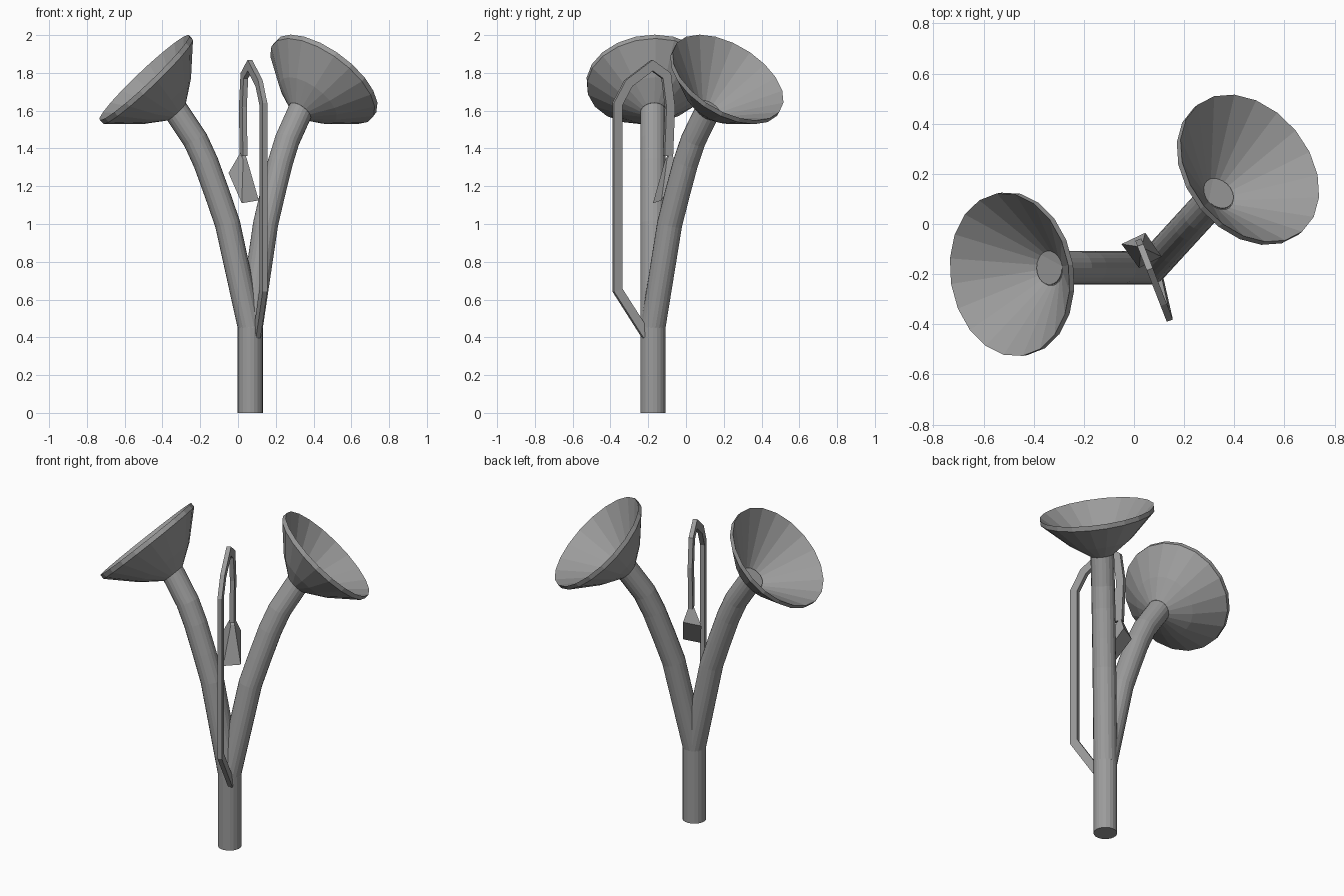
import bpy, bmesh
from math import cos, sin, pi, radians
from mathutils import Vector

if "Cube" in bpy.data.objects:
    bpy.data.objects.remove(bpy.data.objects["Cube"], do_unlink=True)

grey = bpy.data.materials.new("dull_grey_metal")
grey.use_nodes = True
colour = (0.33, 0.33, 0.33, 1)
grey.diffuse_color = colour
grey.node_tree.nodes["Principled BSDF"].inputs["Base Color"].default_value = colour

SIDES = 20
R = 0.067
BASE = Vector((0.065, -0.175, 0))


def finish(name, bm):
    bmesh.ops.recalc_face_normals(bm, faces=bm.faces)
    mesh = bpy.data.meshes.new(name)
    bm.to_mesh(mesh)
    bm.free()
    mesh.materials.append(grey)
    obj = bpy.data.objects.new(name, mesh)
    bpy.context.collection.objects.link(obj)
    return obj


def skin(bm, rings):
    """Join equal rings of points with quads and cap both ends."""
    loops = [[bm.verts.new(p) for p in ring] for ring in rings]
    n = len(loops[0])
    for a, b in zip(loops, loops[1:]):
        for i in range(n):
            j = (i + 1) % n
            bm.faces.new((a[i], a[j], b[j], b[i]))
    bm.faces.new(loops[0])
    bm.faces.new(loops[-1])


def circle(r):
    return [(r * cos(2 * pi * i / SIDES), r * sin(2 * pi * i / SIDES)) for i in range(SIDES)]


def sweep(path, section, side, start=None):
    """Sweep a section along a path lying in the plane whose normal is side."""
    rings = []
    for i, p in enumerate(path):
        d_in = (p - path[max(i - 1, 0)]).normalized()
        d_out = (path[min(i + 1, len(path) - 1)] - p).normalized()
        t = (d_in + d_out).normalized()
        if i == 0 and start:
            t = start
        up = side.cross(t).normalized()
        mitre = 1 / max(t.dot(d_out if i == 0 else d_in), 0.6) if start is None else 1
        rings.append([p + side * u + up * v * mitre for u, v in section])
    return rings


# Upright stem
bm = bmesh.new()
skin(bm, [[BASE + Vector((x, y, z)) for x, y in circle(R)] for z in (0, 0.45)])
finish("stem", bm)


# Curved branch with a flared horn on its end
def branch(label, azimuth, twist):
    out = Vector((cos(radians(azimuth)), sin(radians(azimuth)), 0))
    side = Vector((-out.y, out.x, 0))
    curve = [(0, 0.45), (0.12, 1.0), (0.175, 1.16), (0.235, 1.325),
             (0.29, 1.445), (0.39, 1.595), (0.403, 1.61)]
    path = [BASE + out * d + Vector((0, 0, z)) for d, z in curve]
    bm = bmesh.new()
    skin(bm, sweep(path, circle(R), side, Vector((0, 0, 1))))
    finish(label + "_branch", bm)

    a = radians(azimuth + twist)
    axis = Vector((0.69 * cos(a), 0.69 * sin(a), 0.72)).normalized()
    u = axis.cross(Vector((0, 0, 1))).normalized()
    v = axis.cross(u)
    throat = path[-2]
    profile = [(0.068, 0), (0.18, 0.08), (0.328, 0.222), (0.328, 0.25), (0.07, 0.016)]
    bm = bmesh.new()
    skin(bm, [[throat + axis * t + u * x + v * y for x, y in circle(r)] for r, t in profile])
    finish(label + "_horn", bm)


branch("right", 180, 9)
branch("left", 47.5, -8)

# Thin mouth pipe looping up from the stem
along = Vector((0.39, -1, 0)).normalized()
side = Vector((-along.y, along.x, 0))
loop = [(-0.21, 0.41), (-0.363, 0.65), (-0.363, 1.635), (-0.305, 1.745),
        (-0.18, 1.84), (-0.105, 1.785), (-0.085, 1.62), (-0.095, 1.36)]
path = [Vector((0.135 - 0.39 * (y + 0.365), y, z)) for y, z in loop]
path[0].x = 0.1
w, h = 0.013, 0.024
bm = bmesh.new()
rect = [(-w, -h), (w, -h), (w, h), (-w, h)]
skin(bm, sweep(path, rect, side))
finish("mouth_pipe", bm)

# Flared mouthpiece at the free end of the loop
bm = bmesh.new()
tip = path[-1]
wide = [Vector(p) for p in ((-0.05, -0.08, 1.27), (0.045, -0.035, 1.285),
                            (0.11, -0.13, 1.125), (0.02, -0.175, 1.11))]
centre = sum(wide, Vector()) / 4
narrow = [tip + (p - centre) * 0.22 for p in wide]
skin(bm, [narrow, wide])
finish("mouthpiece", bm)
